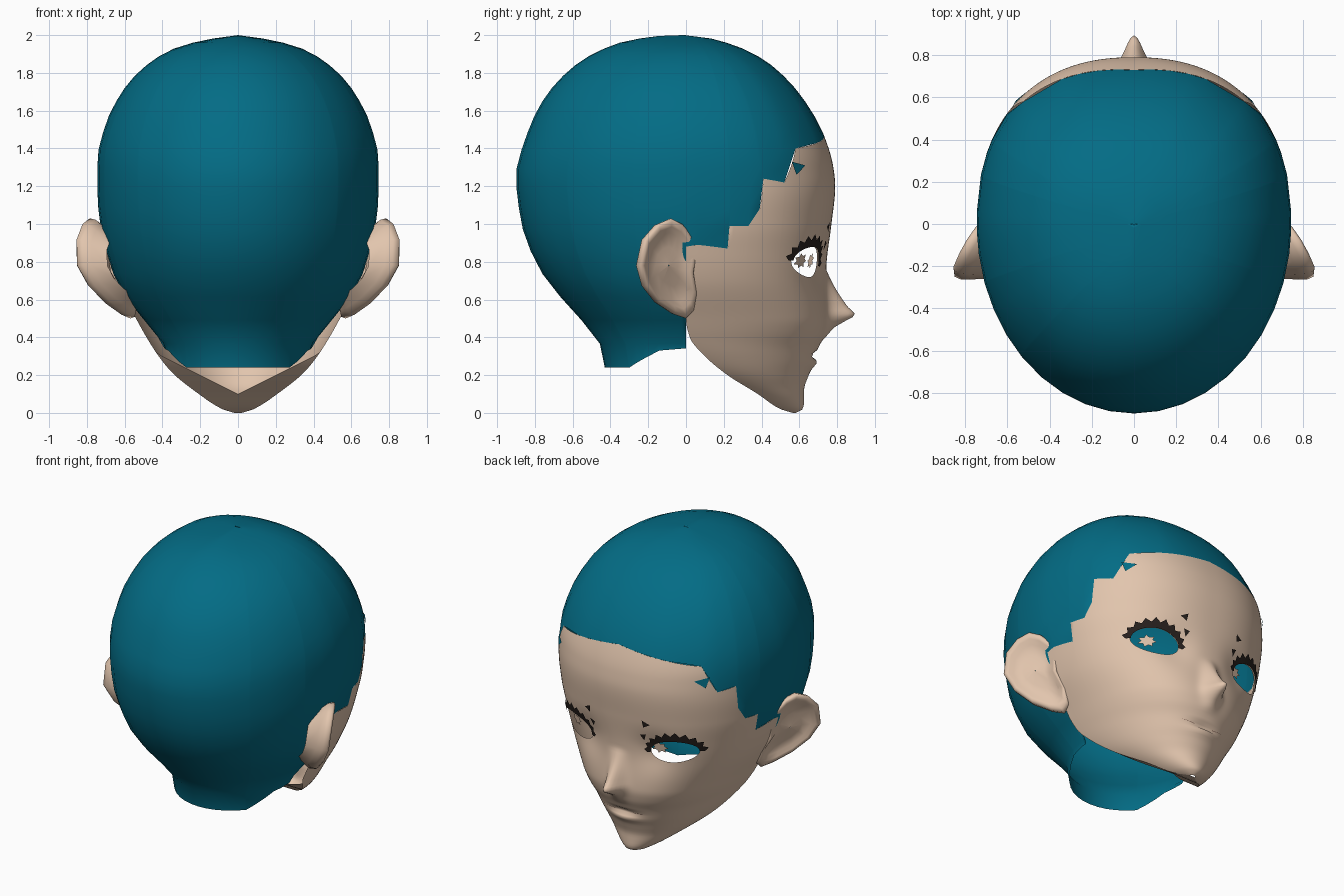
import bpy, bmesh, math

cube = bpy.data.objects.get("Cube")
if cube:
    bpy.data.objects.remove(cube)


def material(name, rgb):
    m = bpy.data.materials.new(name)
    m.use_nodes = True
    m.diffuse_color = (*rgb, 1)
    m.node_tree.nodes["Principled BSDF"].inputs["Base Color"].default_value = (*rgb, 1)
    return m


TEAL = material("teal hair", (0.001, 0.15, 0.235))
SKIN = material("warm skin", (0.76, 0.56, 0.42))
DARK = material("dark lash", (0.02, 0.014, 0.012))
LIP = material("lip line brown", (0.16, 0.08, 0.06))


def interp(table, v, smooth=True):
    """Look up a profile, either straight or as a monotone smooth curve."""
    v = max(table[0][0], min(table[-1][0], v))
    i = next(k for k in range(len(table) - 1) if v <= table[k + 1][0])
    (a, p), (b, q) = table[i], table[i + 1]
    h, s = b - a, (v - a) / (b - a)
    if not smooth:
        return p + (q - p) * s

    def slope(k):
        return (table[k + 1][1] - table[k][1]) / (table[k + 1][0] - table[k][0])

    def tangent(d, k):
        e = slope(k) if 0 <= k < len(table) - 1 else d
        return 2 * d * e / (d + e) if d * e > 0 else 0

    d = slope(i)
    m, n = tangent(d, i - 1), tangent(d, i + 1)
    return p + (q - p) * s * s * (3 - 2 * s) + h * s * (1 - s) * (m * (1 - s) - n * s)


# Head profiles, each a list of (height, value)
UPPER = [(.7, .645), (.85, .695), (1, .73), (1.18, .745), (1.33, .745), (1.5, .71),
         (1.72, .6), (1.9, .4), (1.97, .2), (2, 0)]
HAIR_W = [(.24, .38), (.35, .39), (.45, .46), (.55, .55)] + UPPER
FACE_W = [(0, .02), (.01, .06), (.04, .12), (.08, .18), (.21, .345), (.3, .42), (.41, .49),
          (.5, .54)] + UPPER
JAW_Y = [(0, .565), (.02, .5), (.1, .38), (.2, .22), (.3, .1), (.4, .02), (.5, 0), (2, 0)]
FRONT = [(0, .58), (.01, .61), (.05, .625), (.12, .625), (.2, .65), (.27, .68), (.34, .7),
         (.42, .735), (.5, .75), (.7, .74), (.8, .745), (1, .77), (1.2, .79), (1.3, .78),
         (1.47, .73), (1.65, .63), (1.8, .5), (1.9, .36), (1.985, .12), (2, -.02)]
BACK = [(.24, -.43), (.35, -.45), (.42, -.49), (.55, -.61), (.77, -.78), (1, -.87), (1.25, -.9),
        (1.48, -.84), (1.65, -.76), (1.83, -.6), (1.95, -.38), (1.995, -.15), (2, -.02)]
NOSE = [(.38, 0), (.45, .04), (.49, .1), (.52, .145), (.56, .11), (.65, .055), (.76, 0)]
ROUND = [(0, 2), (.2, 2), (.5, 2.3), (2, 2.3)]
# Temple hairline and nape edge as (y, z) corners
HAIRLINE = [(.06, .89), (.22, .87), (.23, .99), (.33, .99), (.39, 1.08), (.41, 1.24),
            (.52, 1.22), (.58, 1.4)]
NAPE = [(-.43, .24), (-.3, .24), (-.14, .33), (-.02, .34)]


def relief(x, z):
    """Nose bump, shallow eye sockets and lips."""
    nose = interp(NOSE, z) * math.exp(-(x / .055) ** 2)
    socket = .03 * math.exp(-((x - .25) / .12) ** 2 - ((z - .78) / .12) ** 2)
    lips = .015 * math.exp(-((z - .265) / .025) ** 2) - .03 * math.exp(-((z - .305) / .018) ** 2)
    return nose - socket + lips * math.exp(-(x / .1) ** 2)


def front_y(x, z):
    yc, n = interp(JAW_Y, z), interp(ROUND, z)
    c = min(1, abs(x) / max(interp(FACE_W, z), .0001))
    return yc + (interp(FRONT, z) - yc) * (1 - c ** n) ** (1 / n) + relief(abs(x), z)


def face_point(t, z):
    x = interp(FACE_W, z) * max(0, math.cos(t))
    return (x, front_y(x, z), z)


def hair_point(t, z):
    if t > 0:
        return face_point(t, z)
    return (interp(HAIR_W, z) * math.cos(t), -interp(BACK, z) * math.sin(t), z)


def angle_of(y, z):
    """Column angle that passes through a point of the side outline."""
    if y < 0:
        return -math.asin(min(1, y / interp(BACK, z)))
    n = interp(ROUND, z)
    return math.acos((1 - (y / interp(FRONT, z)) ** n) ** (1 / n))


line = [(0, .88)] + [(angle_of(y, z), z) for y, z in HAIRLINE] + [(math.pi / 2, 1.47)]
nape = [(angle_of(y, z), z) for y, z in NAPE]


def finish(bm, name, mat, smooth=True, mirror=True):
    me = bpy.data.meshes.new(name)
    bmesh.ops.recalc_face_normals(bm, faces=bm.faces)
    for f in bm.faces:
        f.smooth = smooth
    bm.to_mesh(me)
    bm.free()
    me.materials.append(mat)
    ob = bpy.data.objects.new(name, me)
    bpy.context.collection.objects.link(ob)
    if mirror:
        ob.modifiers.new("mirror", 'MIRROR').merge_threshold = .002


def grid(rows, closed=False):
    """Bridge equal-length rows of points with quads."""
    bm = bmesh.new()
    vs = [[bm.verts.new(p) for p in r] for r in rows]
    for a, b in zip(vs, vs[1:]):
        for i in range(len(a) - (not closed)):
            j = (i + 1) % len(a)
            bm.faces.new((a[i], a[j], b[j], b[i]))
    bmesh.ops.remove_doubles(bm, verts=bm.verts, dist=.0004)
    bmesh.ops.dissolve_degenerate(bm, edges=bm.edges, dist=.0002)
    return bm


# Hair shell: level rows, trimmed below at the nape and hairline
cols = [math.radians(-90 + 9 * i) for i in range(11)] + [t for t, z in nape + line[1:-1]]
cols = sorted(cols + [.0005] + [math.radians(a) for a in (62, 69, 76, 83, 90)])
levels = [.24 + 1.76 * math.sin(math.pi / 2 * k / 22) for k in range(23)]
rows = []
for t in cols:
    z0 = interp(nape if t <= 0 else line, t, False)
    rows.append([hair_point(t, max(z0, z)) for z in levels])
finish(grid(rows), "hair_shell", TEAL)

# Face shell: trimmed above at the hairline, with open eye sockets
EX, EZ, EW, EH = .36, .8, .14, .08


def eye_r(x, z):
    return math.hypot((x - EX) / EW, (z - EZ - .1 * (x - EX)) / EH)


cols = sorted([math.radians(1.5 * i) for i in range(61)] + [t for t, z in line[1:-1]])
bm = grid([[face_point(t, min(interp(line, t, False), 1.47 * k / 84)) for k in range(85)]
           for t in cols])
holes = [f for f in bm.faces if eye_r(f.calc_center_median().x, f.calc_center_median().z) < 1]
bmesh.ops.delete(bm, geom=holes, context='FACES')
for v in bm.verts:
    r = eye_r(v.co.x, v.co.z)
    if v.is_boundary and v.co.y > .3 and .5 < r < 1.5:
        dx, dz = v.co.x - EX, v.co.z - EZ
        v.co.x, v.co.z = EX + dx / r, EZ + dz / r
        v.co.y = front_y(v.co.x, v.co.z)
finish(bm, "face", SKIN)

# Narrow underside of the jaw
rows = []
for k in range(18):
    z = .02 * k
    w = interp(FACE_W, z)
    inner = min(w - .001, max(0, (z - .1) * 2))
    rows.append([(w + (inner - w) * u / 4, interp(JAW_Y, z), z) for u in range(5)])
finish(grid(rows), "jaw_underside", SKIN)

# Ears: rim, hollow and back built from scaled copies of one outline
EAR = [(-.08, 1.03), (-.02, 1), (.04, .93), (.06, .86), (.04, .74), (.06, .62), (.04, .54),
       (0, .5), (-.06, .52), (-.15, .58), (-.22, .67), (-.25, .78), (-.22, .92), (-.15, 1)]


def ear_ring(scale, depth):
    ring = []
    for y, z in EAR:
        y, z = -.08 + (y + .08) * scale, .78 + (z - .78) * scale
        x = .69 - .62 * y + (z - .75) * (.16 if z > .75 else .48)
        ring.append((x + .83 * depth, y + .55 * depth, z))
    return ring


steps = [(.6, -.14), (.85, -.07), (.97, -.035), (1, 0), (.93, .012), (.82, .005),
         (.7, -.015), (.4, -.025), (.01, -.02)]
finish(grid([ear_ring(*s) for s in steps], closed=True), "ear", SKIN)


def plate(name, points, mat, lift=.008, mirror=True):
    """Flat cutout lying on the face, from (x, z) corners."""
    bm = bmesh.new()
    bm.faces.new([bm.verts.new((x * (1 + lift), front_y(x, z) + lift, z)) for x, z in points])
    finish(bm, name, mat, False, mirror)


# Upper lashes: a ragged band along the lid
low, high = [], []
for i in range(21):
    a = math.radians(-5 + 9.5 * i)
    for row, grow in ((low, -.003), (high, .065 if i % 2 else .035)):
        x = EX + (EW + grow * .6) * math.cos(a)
        z = EZ + .1 * (x - EX) + (EH + grow) * math.sin(a)
        row.append((x * 1.01, front_y(x, z) + .01, z))
finish(grid([low, high]), "upper_lash", DARK, False)

plate("brow_mark", [(.195, 1.01), (.245, .985), (.2, .96)], DARK)
plate("lash_mark", [(.17, .9), (.21, .91), (.19, .86)], DARK)
plate("temple_tuft", [(.57, 1.33), (.5, 1.31), (.555, 1.26)], TEAL)

# Eye glints, both shifted to the same side
for side, gx in (("left", .41), ("right", -.27)):
    star = []
    for i in range(14):
        r = .055 if i % 2 else .034
        a = 2 * math.pi * i / 14
        star.append((gx + r * math.cos(a), .805 + .75 * r * math.sin(a)))
    plate("glint_" + side, star, SKIN, -.02, False)

# Mouth line following the lip groove
mouth = []
for half in (-.003, .003):
    mouth.append([(x, front_y(x, z) + .004, z) for x, z in
                  ((.02 * i, .305 + half * (1 - abs(i) / 9) + .01 * (i / 8) ** 2)
                   for i in range(-8, 9))])
finish(grid(mouth), "mouth_line", LIP, mirror=False)
